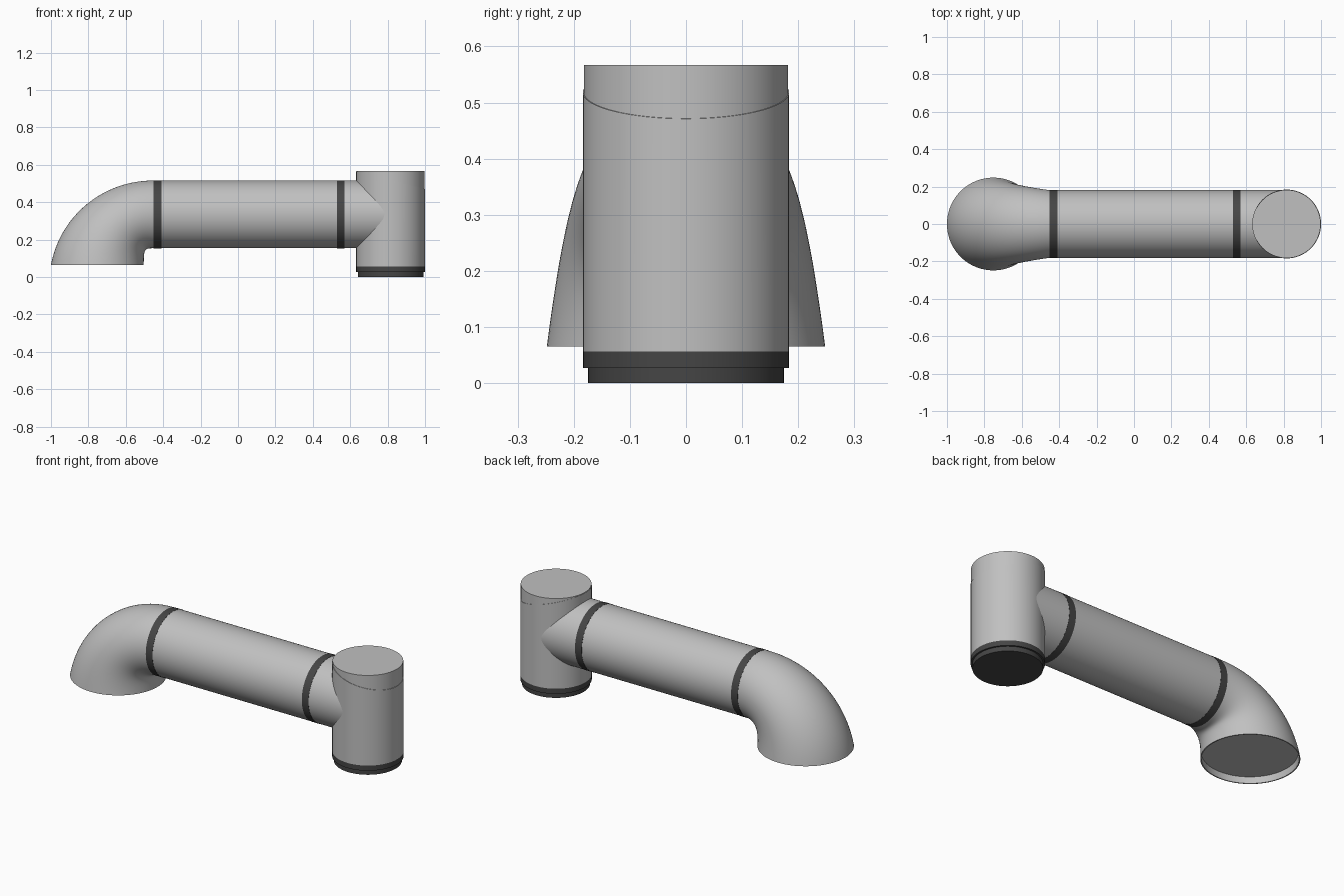
import bpy, bmesh, math
from mathutils import Vector, Matrix

cube = bpy.data.objects.get("Cube")
if cube:
    bpy.data.objects.remove(cube)

SEG = 96
PIPE_R, PIPE_Z = 0.181, 0.335
POST_X, POST_R = 0.816, 0.184


def material(name, value):
    m = bpy.data.materials.new(name)
    m.use_nodes = True
    colour = (value, value, value, 1)
    m.diffuse_color = colour
    m.node_tree.nodes["Principled BSDF"].inputs["Base Color"].default_value = colour
    return m


LIGHT = material("light grey", 0.53)
DARK = material("dark grey", 0.06)


def ring(centre, u, v):
    """Ellipse of points around a centre with half axes u and v."""
    angles = [2 * math.pi * i / SEG for i in range(SEG)]
    return [centre + u * math.cos(a) + v * math.sin(a) for a in angles]


def loft(name, rings, mat, cap_start=True, cap_end=True):
    """Skin a series of rings into one smooth-sided object."""
    bm = bmesh.new()
    loops = [[bm.verts.new(p) for p in r] for r in rings]
    for a, b in zip(loops, loops[1:]):
        for i in range(SEG):
            j = (i + 1) % SEG
            bm.faces.new((a[i], a[j], b[j], b[i]))
    if cap_start:
        bm.faces.new(loops[0][::-1])
    if cap_end:
        bm.faces.new(loops[-1])
    bmesh.ops.recalc_face_normals(bm, faces=bm.faces)
    mesh = bpy.data.meshes.new(name)
    bm.to_mesh(mesh)
    bm.free()
    mesh.materials.append(mat)
    obj = bpy.data.objects.new(name, mesh)
    bpy.context.collection.objects.link(obj)
    bpy.ops.object.select_all(action="DESELECT")
    obj.select_set(True)
    bpy.context.view_layer.objects.active = obj
    bpy.ops.object.shade_smooth_by_angle(angle=math.radians(35))
    return obj


def pipe(name, x0, x1, r, mat):
    u, v = Vector((0, r, 0)), Vector((0, 0, r))
    return loft(name, [ring(Vector((x, 0, PIPE_Z)), u, v) for x in (x0, x1)], mat)


def post(name, z0, z1, r, mat, tilt=0.0):
    u, v = Vector((r, 0, 0)), Vector((0, r, 0))
    top = ring(Vector((POST_X, 0, z1)), u + Vector((0, 0, tilt)), v)
    return loft(name, [ring(Vector((POST_X, 0, z0)), u, v), top], mat)


# Horizontal pipe with its two bands and the branch into the post
pipe("main_pipe", -0.41, 0.528, PIPE_R, LIGHT)
pipe("left_band", 0.528, 0.57, PIPE_R + 0.001, DARK)
pipe("right_band", -0.452, -0.41, PIPE_R + 0.001, DARK)
pipe("branch_pipe", 0.57, POST_X, PIPE_R, LIGHT)

# Upright post: slanted sleeve around a slightly narrower core, dark foot
post("post_sleeve", 0.056, 0.518, POST_R, LIGHT, tilt=-0.047)
post("post_core", 0.1, 0.567, POST_R - 0.002, LIGHT)
post("foot_collar", 0.027, 0.056, POST_R, DARK)
post("foot_plug", 0, 0.027, 0.175, DARK)


# Flared elbow, between an outer and an inner curve
def bezier(points, t):
    s = 1 - t
    weights = (s ** 3, 3 * s * s * t, 3 * s * t * t, t ** 3)
    return sum((Vector((p[0], 0, p[1])) * w for p, w in zip(points, weights)), Vector())


OUTER = [(-0.452, 0.516), (-0.72, 0.516), (-0.95, 0.33), (-1, 0.065)]
INNER = [(-0.452, 0.154), (-0.5, 0.154), (-0.504, 0.15), (-0.504, 0.065)]
STEPS = 40
rings = []
for k in range(STEPS + 1):
    t = k / STEPS
    outer, inner = bezier(OUTER, t), bezier(INNER, t)
    width = PIPE_R + (0.248 - PIPE_R) * t
    rings.append(ring((outer + inner) / 2, (outer - inner) / 2, Vector((0, width, 0))))

# Thin lip at the mouth, then a recessed closing disc
for x, z, r in ((-0.752, 0.065, 0.242), (-0.749, 0.1, 0.24)):
    rings.append(ring(Vector((x, 0, z)), Vector((-r, 0, 0)), Vector((0, r, 0))))
loft("flared_elbow", rings, LIGHT)
